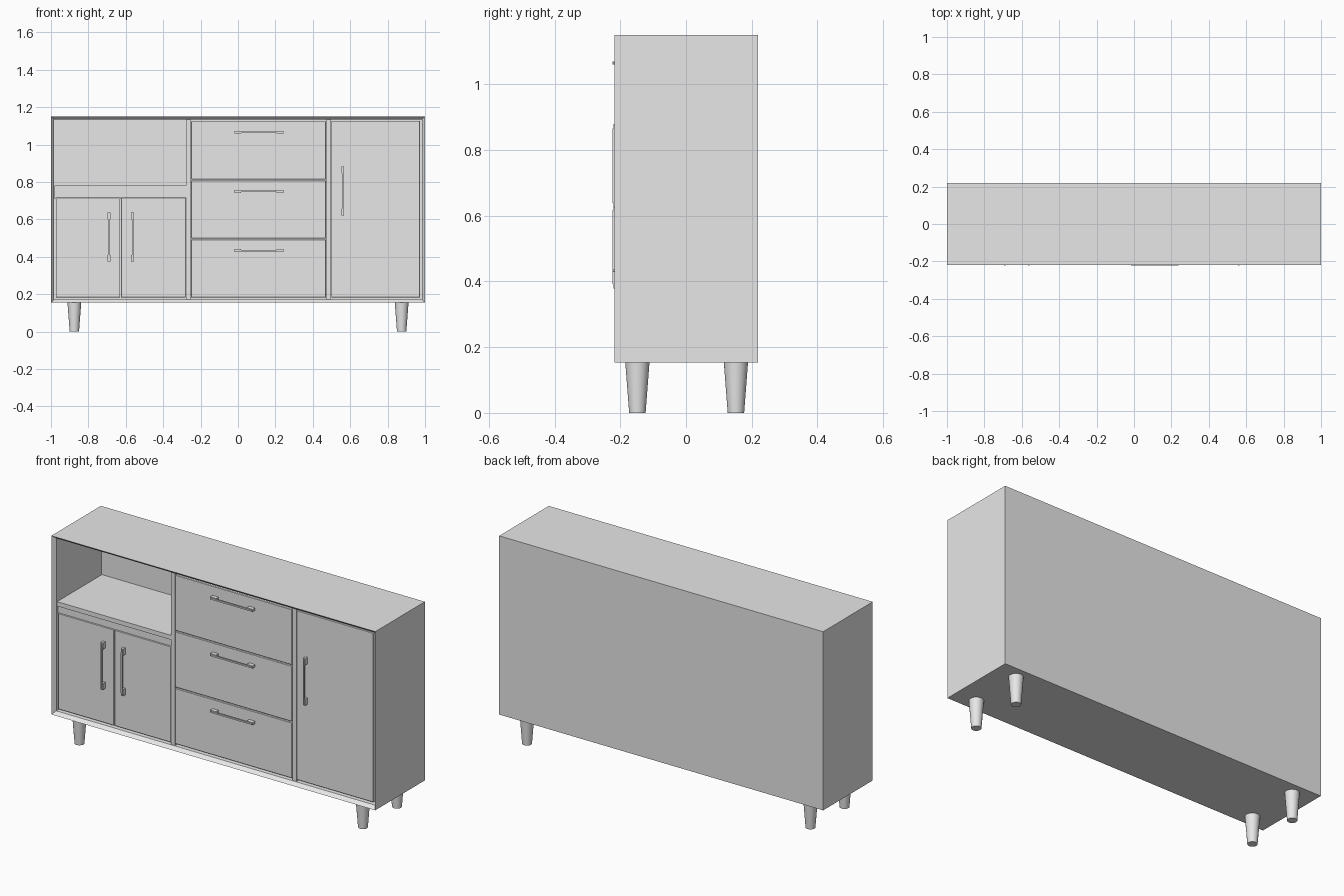
import bpy, bmesh
from mathutils import Vector

if "Cube" in bpy.data.objects:
    bpy.data.objects.remove(bpy.data.objects["Cube"], do_unlink=True)

grey = bpy.data.materials.new("light grey")
grey.use_nodes = True
COLOUR = (0.8, 0.8, 0.8, 1)
grey.diffuse_color = COLOUR
grey.node_tree.nodes["Principled BSDF"].inputs["Base Color"].default_value = COLOUR


def finish(name, bm):
    bmesh.ops.recalc_face_normals(bm, faces=bm.faces)
    mesh = bpy.data.meshes.new(name)
    bm.to_mesh(mesh)
    bm.free()
    mesh.materials.append(grey)
    obj = bpy.data.objects.new(name, mesh)
    bpy.context.collection.objects.link(obj)
    return obj


def add_box(bm, lo, hi):
    lo, hi = Vector(lo), Vector(hi)
    verts = bmesh.ops.create_cube(bm, size=1)["verts"]
    for v in verts:
        v.co = (lo + hi) / 2 + v.co * (hi - lo)
    return verts


def box(name, x, y, z, bevel=0):
    bm = bmesh.new()
    add_box(bm, (x[0], y[0], z[0]), (x[1], y[1], z[1]))
    if bevel:
        bmesh.ops.bevel(bm, geom=bm.edges[:], offset=bevel, segments=1, affect='EDGES')
    return finish(name, bm)


FACE = -0.195      # front plane of doors and drawers
BACK = 0.2         # inside of the back panel
BOTTOM, TOP = 0.18, 1.13

# Carcass: a box with a chamfered front rim and a hollow inside
bm = bmesh.new()
add_box(bm, (-1, -0.218, 0.154), (1, 0.219, 1.151))
bm.faces.ensure_lookup_table()
front = min(bm.faces, key=lambda f: f.calc_center_median().y)
bmesh.ops.inset_region(bm, faces=[front], thickness=0.024, depth=0)
for v in front.verts:
    v.co.y = FACE - 0.003
ext = bmesh.ops.extrude_discrete_faces(bm, faces=[front])
for v in ext["faces"][0].verts:
    v.co.y = BACK
finish("carcass", bm)

# Inner boards
box("left_divider", (-0.277, -0.253), (FACE, BACK), (BOTTOM - 0.01, TOP + 0.01))
box("right_divider", (0.472, 0.497), (FACE, BACK), (BOTTOM - 0.01, TOP + 0.01))
box("niche_shelf", (-0.98, -0.27), (FACE, BACK), (0.755, 0.78))
box("shelf_rail", (-0.98, -0.27), (FACE + 0.006, FACE + 0.03), (0.71, 0.757))


# Handle: two raised feet joined by a thin bar
def handle(name, cx, cz, vertical):
    half, foot, wide, thin = 0.131, 0.036, 0.007, 0.004
    bm = bmesh.new()

    def piece(a, b, w, y0, y1):
        if vertical:
            return add_box(bm, (cx - w, y0, cz + a), (cx + w, y1, cz + b))
        return add_box(bm, (cx + a, y0, cz - w), (cx + b, y1, cz + w))

    for a in (-half, half - foot):
        verts = piece(a, a + foot, wide, -0.221, FACE + 0.002)
        edges = {e for v in verts for e in v.link_edges
                 if all(p.co.y < FACE - 0.01 for p in e.verts)}
        bmesh.ops.bevel(bm, geom=list(edges), offset=0.004, segments=2, affect='EDGES')
    piece(foot / 2 - half, half - foot / 2, thin, -0.223, -0.215)
    finish(name, bm)


# Doors
DOORS = (("left_outer_door", -0.974, -0.63, 0.717, -0.69, 0.505),
         ("left_inner_door", -0.626, -0.279, 0.717, -0.564, 0.505),
         ("right_door", 0.499, 0.973, 1.127, 0.56, 0.752))
for name, x0, x1, top, hx, hz in DOORS:
    box(name, (x0, x1), (FACE, FACE + 0.02), (BOTTOM + 0.002, top), 0.002)
    handle(name + "_handle", hx, hz, True)

# Drawers
PITCH = 0.316
for i, name in enumerate(("bottom_drawer", "middle_drawer", "top_drawer")):
    z = BOTTOM + 0.002 + i * PITCH
    box(name, (-0.251, 0.47), (FACE, FACE + 0.02), (z, z + PITCH - 0.006), 0.002)
    handle(name + "_handle", 0.111, z + 0.251, False)

# Tapered round legs
for x, side in ((-0.875, "right"), (0.875, "left")):
    for y, end in ((-0.148, "front"), (0.152, "back")):
        bpy.ops.mesh.primitive_cone_add(vertices=32, radius1=0.025, radius2=0.037,
                                        depth=0.156, location=(x, y, 0.078))
        leg = bpy.context.object
        leg.name = end + "_" + side + "_leg"
        leg.data.materials.append(grey)
        bpy.ops.object.shade_smooth_by_angle()
